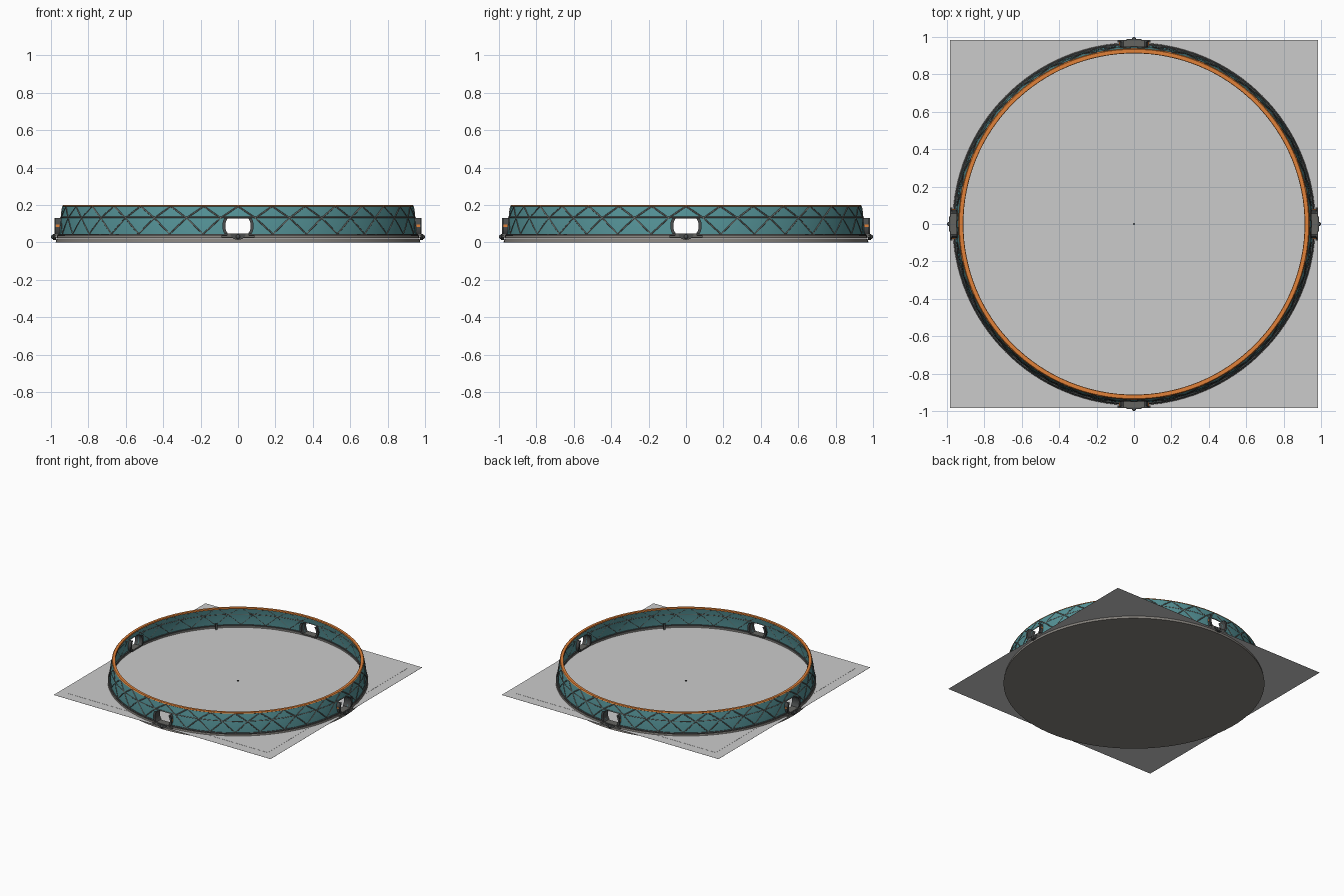
import bpy, bmesh, math
from mathutils import Vector, Matrix

if "Cube" in bpy.data.objects:
    bpy.data.objects.remove(bpy.data.objects["Cube"])


def mat(name, c):
    m = bpy.data.materials.new(name)
    m.diffuse_color = (*c, 1)
    m.use_nodes = True
    m.node_tree.nodes["Principled BSDF"].inputs["Base Color"].default_value = m.diffuse_color
    return m


TEAL = mat("teal", (0.09, 0.29, 0.31))
DARK = mat("dark", (0.07, 0.075, 0.075))
STRUT = mat("strut", (0.13, 0.13, 0.12))
ORANGE = mat("orange", (0.75, 0.22, 0.04))
STONE = mat("stone", (0.24, 0.225, 0.205))


def finish(bm, name, m=None, smooth=False):
    bmesh.ops.recalc_face_normals(bm, faces=bm.faces)
    me = bpy.data.meshes.new(name)
    bm.to_mesh(me)
    bm.free()
    ob = bpy.data.objects.new(name, me)
    bpy.context.collection.objects.link(ob)
    if m:
        me.materials.append(m)
    if smooth:
        bpy.ops.object.select_all(action='DESELECT')
        ob.select_set(True)
        bpy.context.view_layer.objects.active = ob
        bpy.ops.object.shade_smooth_by_angle(angle=math.radians(35))
    return ob


def lathe(name, prof, m, n=128):
    """Closed (radius, z) profile swept round the z axis."""
    bm = bmesh.new()
    rows = [[bm.verts.new((r * math.cos(a), r * math.sin(a), z)) for r, z in prof]
            for a in (math.tau * i / n for i in range(n))]
    k = len(prof)
    for i in range(n):
        a, b = rows[i], rows[(i + 1) % n]
        for j in range(k):
            bm.faces.new((a[j], b[j], b[(j + 1) % k], a[(j + 1) % k]))
    return finish(bm, name, m, True)


def prism(bm, pts, x0, x1, M):
    """Extrude a (y, z) outline along x from x0 to x1."""
    a = [bm.verts.new(M @ Vector((x0, y, z))) for y, z in pts]
    b = [bm.verts.new(M @ Vector((x1, y, z))) for y, z in pts]
    bm.faces.new(a)
    bm.faces.new(b[::-1])
    for i in range(len(pts)):
        j = (i + 1) % len(pts)
        bm.faces.new((a[i], b[i], b[j], a[j]))


def box(bm, x, y, z, M):
    prism(bm, [(y[0], z[0]), (y[1], z[0]), (y[1], z[1]), (y[0], z[1])], *x, M)


TURNS = [Matrix.Rotation(i * math.pi / 2, 4, 'Z') for i in range(4)]
CZ, HR, HH = 0.088, 0.068, 0.042      # port centre height, radius, clipped half height


def arc(r, s, h=HH):
    lim = math.asin(min(1, h / r))
    return [(s * r * math.cos(t), CZ + r * math.sin(t))
            for t in (-lim + 2 * lim * i / 10 for i in range(11))]


# base disc and ground sheet with its raised inner square
bm = bmesh.new()
bmesh.ops.create_cone(bm, cap_ends=True, segments=128, radius1=0.975, radius2=0.97,
                      depth=0.022, matrix=Matrix.Translation((0, 0, 0.011)))
finish(bm, "base_disc", STONE, True)
I = Matrix.Identity(4)
bm = bmesh.new()
box(bm, (-0.985, 0.985), (-0.985, 0.985), (0.0225, 0.0235), I)
finish(bm, "ground_sheet")
bm = bmesh.new()
box(bm, (-0.905, 0.905), (-0.905, 0.905), (0.0235, 0.0245), I)
finish(bm, "inner_ground_sheet")
bm = bmesh.new()
bmesh.ops.create_cone(bm, cap_ends=True, segments=12, radius1=0.006, radius2=0.006,
                      depth=0.006, matrix=Matrix.Translation((0, 0, 0.027)))
finish(bm, "centre_pin", DARK)

# rim, foot ring and top ring
lathe("base_rim", [(0.945, 0.023), (0.97, 0.023), (0.968, 0.036), (0.945, 0.036)], STONE)
lathe("foot_ring", [(0.942, 0.035), (0.964, 0.035), (0.966, 0.04), (0.962, 0.046), (0.942, 0.046)], DARK)
lathe("top_ring", [(0.912, 0.19), (0.934, 0.189), (0.939, 0.194), (0.934, 0.2), (0.914, 0.2)], ORANGE)


# wall shell, with the four ports cut through
def wall_r(z):
    return 0.955 - 0.02 * (max(0, z - 0.045) / 0.15) ** 1.6


zs = [0.04, 0.085, 0.13, 0.163, 0.194]
wall = lathe("wall_shell", [(wall_r(z) + 0.002, z) for z in zs] +
             [(wall_r(z) - 0.002, z) for z in zs[::-1]], TEAL, 64)
for i in range(2):
    bm = bmesh.new()
    prism(bm, arc(HR, 1) + arc(HR, -1)[::-1], -1.1, 1.1, TURNS[i])
    cut = finish(bm, f"port_cutter_{i}")
    cut.hide_render = True
    cut.hide_set(True)
    mod = wall.modifiers.new("port", 'BOOLEAN')
    mod.object = cut
    mod.operation = 'DIFFERENCE'
    mod.solver = 'EXACT'

# triangular lattice of struts on the wall
cu = bpy.data.curves.new("wall_struts", 'CURVE')
cu.dimensions = '3D'
cu.bevel_depth = 0.005
cu.bevel_resolution = 0
N = 32


def strut(a0, z0, a1, z1):
    if z0 < 0.1 and min(abs((a0 + math.pi / 4) % (math.pi / 2) - math.pi / 4), 1) < 0.01:
        return                      # lands inside a port
    sp = cu.splines.new('POLY')
    sp.points.add(2)
    for i, p in enumerate(sp.points):
        a, z = a0 + (a1 - a0) * i / 2, z0 + (z1 - z0) * i / 2
        p.co = (wall_r(z) * math.cos(a), wall_r(z) * math.sin(a), z, 1)


for k in range(N):
    a, h = math.tau * k / N, math.pi / N
    for s in (-1, 1):
        strut(a, 0.045, a + s * h, 0.13)
        strut(a, 0.192, a + s * h, 0.13)
    strut(a - h, 0.134, a + h, 0.134)
ob = bpy.data.objects.new("wall_struts", cu)
bpy.context.collection.objects.link(ob)
cu.materials.append(STRUT)

# ports: curved side cheeks, flanges, sill, knob and orange side strips
frames, sills, strips = bmesh.new(), bmesh.new(), bmesh.new()
for M in TURNS:
    for s in (-1, 1):
        prism(frames, arc(HR, s) + arc(HR + 0.008, s)[::-1], 0.918, 0.98, M)
        for x in ((0.916, 0.924), (0.974, 0.982)):
            prism(frames, arc(HR, s) + arc(HR + 0.016, s)[::-1], *x, M)
        box(strips, (0.955, 0.98), sorted((s * 0.074, s * 0.08)), (0.083, 0.096), M)
    box(sills, (0.925, 0.982), (-0.06, 0.06), (0.036, 0.047), M)
    box(sills, (0.97, 0.982), (-0.088, 0.088), (0.026, 0.037), M)
    bowl = [(0.04 * math.cos(t), 0.044 + 0.03 * math.sin(t))
            for t in (math.pi + math.pi * i / 10 for i in range(11))]
    prism(frames, bowl, 0.972, 0.988, M)
    bmesh.ops.create_uvsphere(frames, u_segments=16, v_segments=10, radius=0.012,
                              matrix=M @ Matrix.Translation((0.988, 0, 0.03)))
finish(frames, "port_frames", DARK, True)
finish(sills, "port_sills", STRUT)
finish(strips, "port_side_strips", ORANGE)

# small posts on the diagonals inside the wall
bm = bmesh.new()
for i in range(4):
    M = Matrix.Rotation(math.pi / 4 + i * math.pi / 2, 4, 'Z')
    box(bm, (0.917, 0.932), (-0.008, 0.008), (0.024, 0.07), M)
finish(bm, "inner_posts", DARK)
